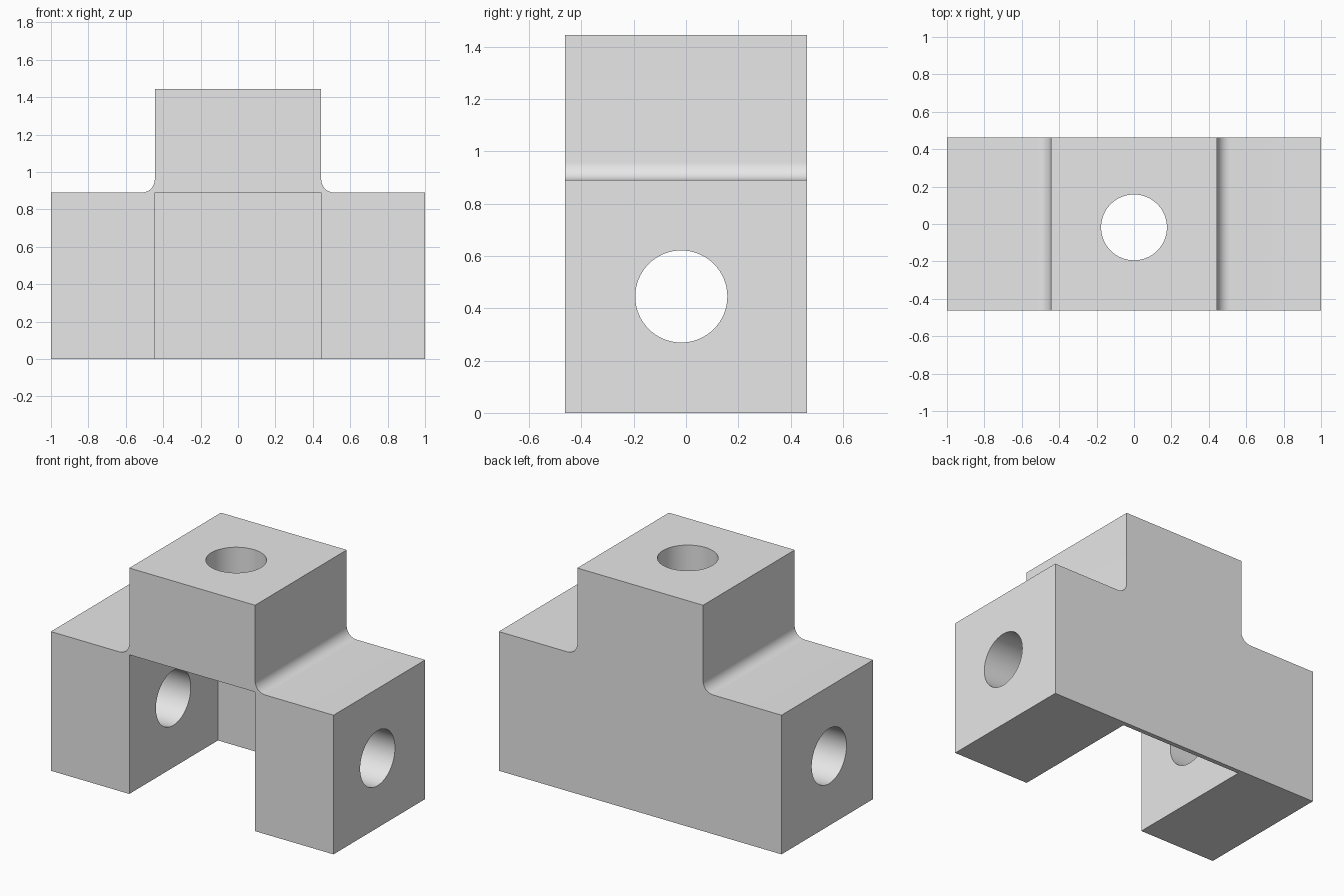
import bpy, bmesh
from math import cos, sin, pi
from mathutils import Matrix

cube = bpy.data.objects.get("Cube")
if cube:
    bpy.data.objects.remove(cube, do_unlink=True)

HALF_W, HALF_D, NECK = 1.0, 0.463, 0.445
SHOULDER, TOP, FILLET = 0.89, 1.445, 0.07
WALL, HOLE_R, HOLE_Y = 0.03, 0.176, -0.018

grey = bpy.data.materials.new("light grey")
grey.use_nodes = True
colour = (0.8, 0.8, 0.8, 1)
grey.diffuse_color = colour
grey.node_tree.nodes["Principled BSDF"].inputs["Base Color"].default_value = colour


def make_object(name, bm):
    bmesh.ops.recalc_face_normals(bm, faces=bm.faces)
    mesh = bpy.data.meshes.new(name)
    bm.to_mesh(mesh)
    bm.free()
    obj = bpy.data.objects.new(name, mesh)
    bpy.context.collection.objects.link(obj)
    mesh.materials.append(grey)
    return obj


def cylinder(name, matrix, depth):
    bm = bmesh.new()
    bmesh.ops.create_cone(bm, cap_ends=True, segments=64, radius1=HOLE_R,
                          radius2=HOLE_R, depth=depth, matrix=matrix)
    return make_object(name, bm)


# Stepped body: right half of the outline, mirrored, then extruded in depth
arc = [(NECK + FILLET * (1 - cos(a)), SHOULDER + FILLET * (1 - sin(a)))
       for a in (pi / 2 * i / 16 for i in range(17))]
half = [(HALF_W, 0), (HALF_W, SHOULDER)] + arc[::-1] + [(NECK, TOP)]
outline = half + [(-x, z) for x, z in reversed(half)]
bm = bmesh.new()
face = bm.faces.new([bm.verts.new((x, -HALF_D, z)) for x, z in outline])
side = bmesh.ops.extrude_face_region(bm, geom=[face])
bmesh.ops.translate(bm, vec=(0, 2 * HALF_D, 0),
                    verts=[g for g in side["geom"] if isinstance(g, bmesh.types.BMVert)])
body = make_object("bracket_body", bm)

# Square pocket, open to the front and below, leaving a thin back wall
front, back = -HALF_D - 0.2, HALF_D - WALL
bm = bmesh.new()
bmesh.ops.create_cube(bm, size=1, matrix=Matrix.Translation(
    (0, (front + back) / 2, SHOULDER / 2 - 0.1))
    @ Matrix.Diagonal((2 * NECK, back - front, SHOULDER + 0.2, 1)))
pocket = make_object("pocket_cutter", bm)

# Bores: one across both legs, one down through the top
cross_bore = cylinder("cross_bore_cutter", Matrix.Translation((0, HOLE_Y, SHOULDER / 2))
                      @ Matrix.Rotation(pi / 2, 4, "Y"), 3)
top_bore = cylinder("top_bore_cutter", Matrix.Translation((0, HOLE_Y, TOP)), 1.6)

for cutter in (pocket, cross_bore, top_bore):
    cut = body.modifiers.new(cutter.name, "BOOLEAN")
    cut.operation, cut.solver, cut.object = "DIFFERENCE", "EXACT", cutter

# Apply the cuts and remove the cutters
bpy.ops.object.select_all(action="DESELECT")
body.select_set(True)
bpy.context.view_layer.objects.active = body
for mod in list(body.modifiers):
    bpy.ops.object.modifier_apply(modifier=mod.name)
for cutter in (pocket, cross_bore, top_bore):
    bpy.data.objects.remove(cutter, do_unlink=True)
bpy.ops.object.shade_smooth_by_angle(angle=pi / 6)
